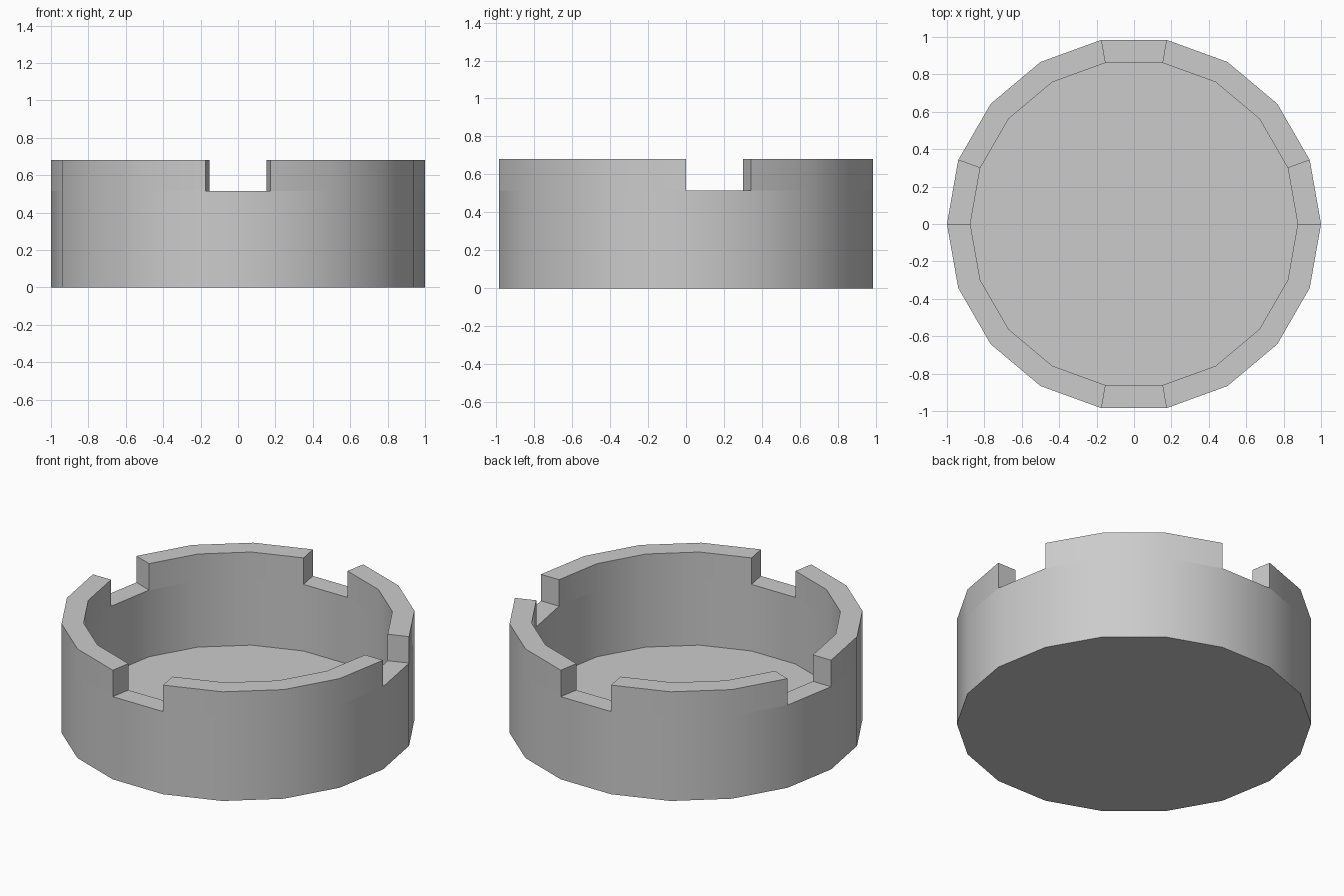
import bpy, bmesh
from math import cos, sin, tau, radians

if "Cube" in bpy.data.objects:
    bpy.data.objects.remove(bpy.data.objects["Cube"])

SIDES = 18
R_OUT, R_IN = 1.0, 0.875
FLOOR_Z, NOTCH_Z, TOP_Z = 0.10, 0.515, 0.68
NOTCHES = {0, 4, 8, 13}  # rim segments left low: right, back, left, front

bm = bmesh.new()


def ring(radius, z):
    return [bm.verts.new((radius * cos(tau * i / SIDES), radius * sin(tau * i / SIDES), z))
            for i in range(SIDES)]


def bridge(a, b):
    return [bm.faces.new((a[i], a[(i + 1) % SIDES], b[(i + 1) % SIDES], b[i]))
            for i in range(SIDES)]


# Cup up to the notch level: underside, outer wall, rim, inner wall, floor
base = ring(R_OUT, 0)
outer = ring(R_OUT, NOTCH_Z)
inner = ring(R_IN, NOTCH_Z)
floor = ring(R_IN, FLOOR_Z)
bm.faces.new(base[::-1])
bridge(base, outer)
rim = bridge(outer, inner)
bridge(inner, floor)
bm.faces.new(floor)

# Raise the rim everywhere except at the notches
raised = [f for i, f in enumerate(rim) if i not in NOTCHES]
result = bmesh.ops.extrude_face_region(bm, geom=raised)
top_verts = [g for g in result["geom"] if isinstance(g, bmesh.types.BMVert)]
bmesh.ops.translate(bm, verts=top_verts, vec=(0, 0, TOP_Z - NOTCH_Z))
bmesh.ops.recalc_face_normals(bm, faces=bm.faces)

mesh = bpy.data.meshes.new("notched_bowl")
bm.to_mesh(mesh)
bm.free()
bowl = bpy.data.objects.new("notched_bowl", mesh)
bpy.context.collection.objects.link(bowl)
bpy.context.view_layer.objects.active = bowl
bowl.select_set(True)
bpy.ops.object.shade_smooth_by_angle(angle=radians(30))
